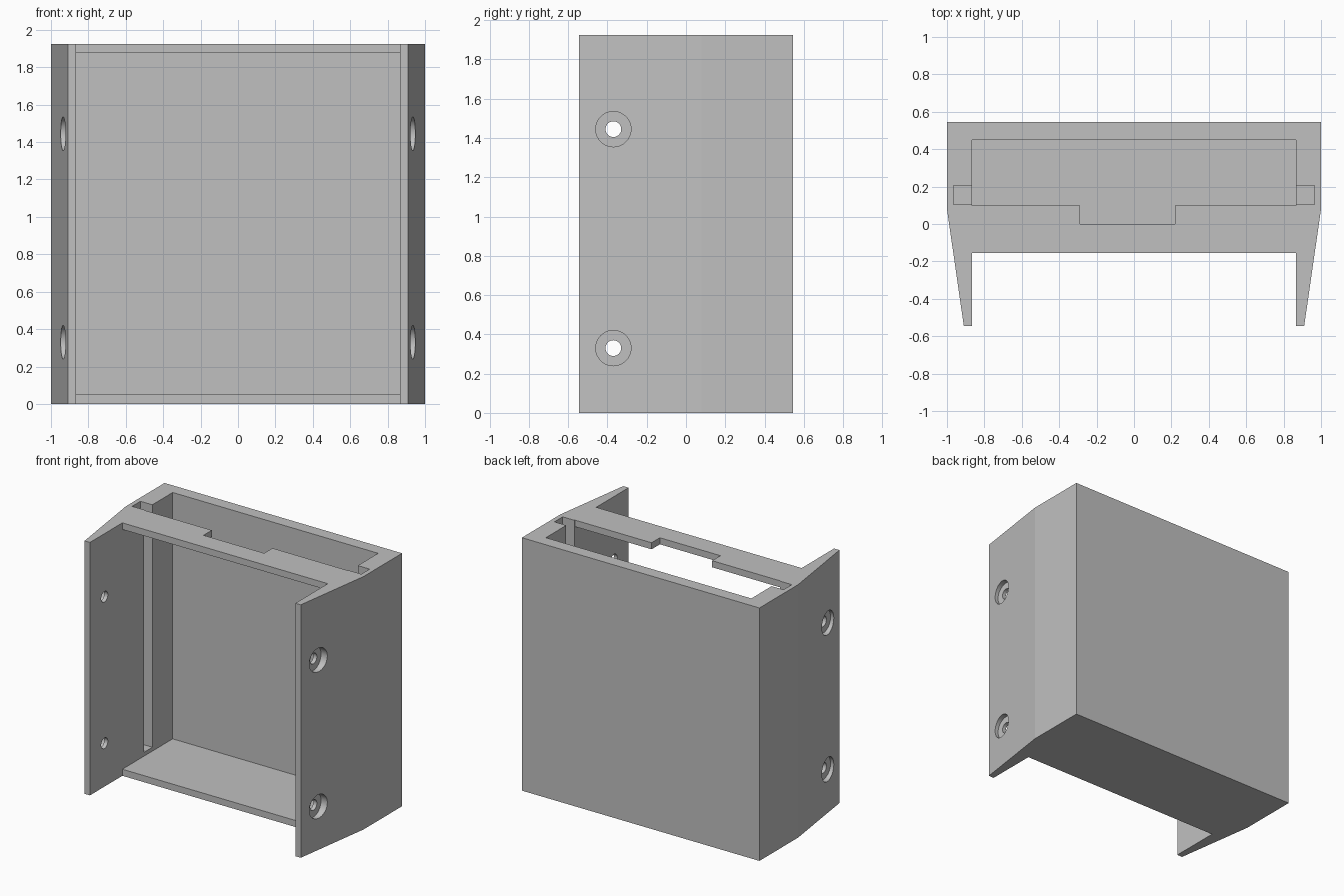
import bpy, bmesh, math
from mathutils import Matrix

if "Cube" in bpy.data.objects:
    bpy.data.objects.remove(bpy.data.objects["Cube"])

H = 1.925          # overall height
IN = 0.865         # half width between the side walls
T = 0.05           # floor and top plate thickness

grey = bpy.data.materials.new("light grey")
grey.diffuse_color = (0.527, 0.527, 0.527, 1)
grey.use_nodes = True
grey.node_tree.nodes["Principled BSDF"].inputs["Base Color"].default_value = grey.diffuse_color


def make(name, bm):
    bmesh.ops.recalc_face_normals(bm, faces=bm.faces)
    mesh = bpy.data.meshes.new(name)
    bm.to_mesh(mesh)
    bm.free()
    mesh.materials.append(grey)
    ob = bpy.data.objects.new(name, mesh)
    bpy.context.collection.objects.link(ob)
    return ob


def prism(name, points, z0, z1):
    """Extrude a plan outline between two heights."""
    bm = bmesh.new()
    face = bm.faces.new([bm.verts.new((x, y, z0)) for x, y in points])
    ext = bmesh.ops.extrude_face_region(bm, geom=[face])["geom"]
    bmesh.ops.translate(bm, vec=(0, 0, z1 - z0),
                        verts=[v for v in ext if isinstance(v, bmesh.types.BMVert)])
    return make(name, bm)


def box(name, x0, x1, y0, y1, z0, z1):
    return prism(name, [(x0, y0), (x1, y0), (x1, y1), (x0, y1)], z0, z1)


def drill(name, r, x0, x1, y, z):
    """Cylinder lying along x."""
    bm = bmesh.new()
    place = (Matrix.Translation(((x0 + x1) / 2, y, z))
             @ Matrix.Rotation(math.pi / 2, 4, 'Y'))
    bmesh.ops.create_cone(bm, cap_ends=True, segments=40, radius1=r, radius2=r,
                          depth=abs(x1 - x0), matrix=place)
    return make(name, bm)


def cut(target, cutter):
    mod = target.modifiers.new("cut", 'BOOLEAN')
    mod.operation = 'DIFFERENCE'
    mod.solver = 'EXACT'
    mod.object = cutter
    bpy.context.view_layer.objects.active = target
    bpy.ops.object.modifier_apply(modifier=mod.name)
    bpy.data.objects.remove(cutter)


# Housing: plan outline with two tapered side wings
half = [(IN, -0.155), (IN, -0.545), (0.91, -0.545), (1, 0.08), (1, 0.545)]
housing = prism("housing", half + [(-x, y) for x, y in reversed(half)], 0, H)

# Front cavity between floor and top plate
cut(housing, box("cavity_cutter", -IN, IN, -0.4, 0.45, T, H - T))

# Opening through the top plate, with a finger notch
cut(housing, prism("opening_cutter", [
    (-IN, 0.45), (-IN, 0.1), (-0.29, 0.1), (-0.29, 0), (0.22, 0),
    (0.22, 0.1), (IN, 0.1), (IN, 0.45)], H - 0.3, H + 0.2))

for s in (-1, 1):
    # Vertical guide groove in the side wall, open at the top
    a, b = sorted((s * 0.8, s * 0.965))
    cut(housing, box("groove_cutter", a, b, 0.105, 0.205, 0.08, H + 0.1))
    # Screw holes with counterbores on the outside
    for z in (0.33, 1.445):
        cut(housing, drill("hole_cutter", 0.04, s * 0.8, s * 1.1, -0.37, z))
        cut(housing, drill("counterbore_cutter", 0.09, s * 0.895, s * 1.1, -0.37, z))

# Smooth hole walls, crisp edges elsewhere
bpy.ops.object.select_all(action='DESELECT')
housing.select_set(True)
bpy.context.view_layer.objects.active = housing
bpy.ops.object.shade_smooth_by_angle(angle=math.radians(15))
# The wing crease is shallow, so flat faces stay flat
for p in housing.data.polygons:
    if p.area > 0.02:
        p.use_smooth = False
